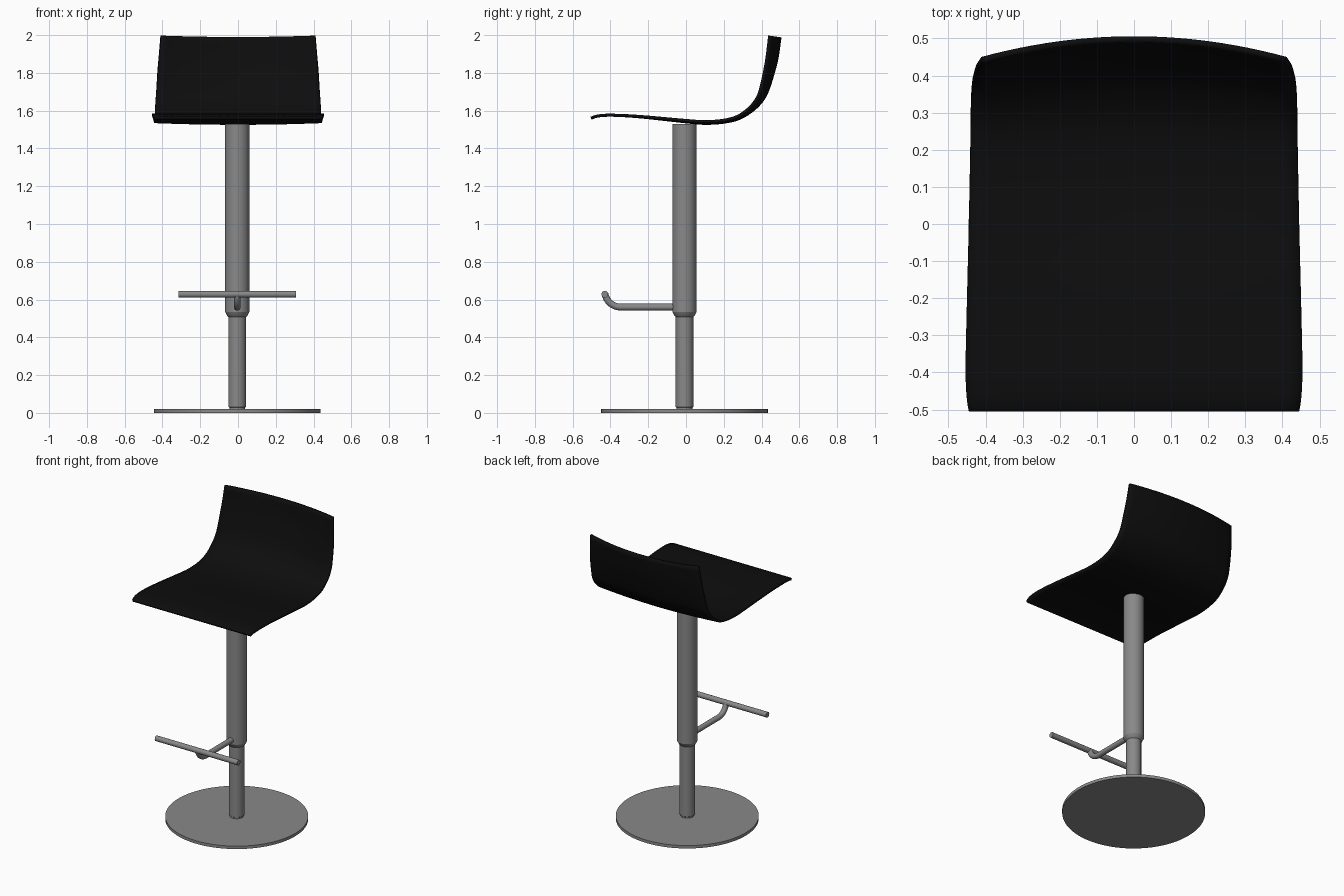
import bpy, math
from mathutils import Vector

if "Cube" in bpy.data.objects:
    bpy.data.objects.remove(bpy.data.objects["Cube"])

CX, CY = -0.004, -0.008   # column axis


def material(name, v):
    m = bpy.data.materials.new(name)
    m.diffuse_color = (v, v, v, 1)
    m.use_nodes = True
    m.node_tree.nodes["Principled BSDF"].inputs["Base Color"].default_value = m.diffuse_color
    return m


black = material("black shell", 0.004)
steel = material("grey metal", 0.25)


def make(name, verts, faces, mat, angle=35):
    me = bpy.data.meshes.new(name)
    me.from_pydata(verts, [], faces)
    me.materials.append(mat)
    ob = bpy.data.objects.new(name, me)
    bpy.context.collection.objects.link(ob)
    bpy.ops.object.select_all(action='DESELECT')
    ob.select_set(True)
    bpy.context.view_layer.objects.active = ob
    bpy.ops.object.shade_smooth_by_angle(angle=math.radians(angle))
    return ob


def lathe(name, profile, n=48):
    """Solid of revolution about the column axis from (radius, z) points, bottom up."""
    v = [(CX + r * math.cos(2 * math.pi * i / n), CY + r * math.sin(2 * math.pi * i / n), z)
         for r, z in profile for i in range(n)]
    f = [(k * n + i, k * n + (i + 1) % n, (k + 1) * n + (i + 1) % n, (k + 1) * n + i)
         for k in range(len(profile) - 1) for i in range(n)]
    f += [tuple(reversed(range(n))), tuple(range(len(v) - n, len(v)))]
    return make(name, v, f, steel, 25)


def rod(name, pts, r, n=20):
    """Round rod along a path lying in a plane."""
    pts = [Vector(p) for p in pts]
    v, f = [], []
    for k, p in enumerate(pts):
        t = (pts[min(k + 1, len(pts) - 1)] - pts[max(k - 1, 0)]).normalized()
        a = Vector((0, 0, 1)) if abs(t.x) > 0.9 else Vector((1, 0, 0))
        b = t.cross(a).normalized()
        v += [p + r * (math.cos(2 * math.pi * i / n) * a + math.sin(2 * math.pi * i / n) * b)
              for i in range(n)]
    for k in range(len(pts) - 1):
        f += [(k * n + i, k * n + (i + 1) % n, (k + 1) * n + (i + 1) % n, (k + 1) * n + i)
              for i in range(n)]
    f += [tuple(reversed(range(n))), tuple(range(len(v) - n, len(v)))]
    return make(name, v, f, steel)


# base disc and telescopic column
lathe("base_disc", [(0.442, 0), (0.442, 0.02)], 96)
lathe("lower_column", [(0.042, 0.015), (0.042, 0.028), (0.047, 0.032), (0.047, 0.53)])
lathe("upper_column", [(0.047, 0.508), (0.053, 0.513), (0.064, 0.535), (0.064, 1.53)])

# footrest: arm that bends upward, and cross bar
bend = [(CX, -0.345 - 0.085 * math.sin(a), 0.645 - 0.085 * math.cos(a))
        for a in (math.radians(80) * i / 10 for i in range(11))]
rod("footrest_arm", [(CX, -0.05, 0.56)] + bend, 0.018)
rod("footrest_bar", [(-0.315, -0.43, 0.628), (0.307, -0.43, 0.628)], 0.018)

# seat shell centre line: y, z, half width, curl of the side edges
keys = [Vector(k) for k in (
    (-0.503, 1.560, 0.445, 0.0), (-0.465, 1.572, 0.451, 0.0), (-0.39, 1.576, 0.454, 0.0),
    (-0.24, 1.567, 0.451, 0.002), (0.0, 1.541, 0.445, 0.007), (0.10, 1.533, 0.443, 0.009),
    (0.20, 1.539, 0.441, 0.010), (0.285, 1.560, 0.440, 0.014), (0.36, 1.608, 0.438, 0.022),
    (0.41, 1.663, 0.434, 0.032), (0.437, 1.72, 0.430, 0.040), (0.462, 1.80, 0.425, 0.047),
    (0.482, 1.88, 0.418, 0.053), (0.498, 1.989, 0.409, 0.056))]
keys = [2 * keys[0] - keys[1]] + keys + [2 * keys[-1] - keys[-2]]
line = []
for p0, p1, p2, p3 in zip(keys, keys[1:], keys[2:], keys[3:]):
    for t in (0, 0.25, 0.5, 0.75):
        line.append(0.5 * (2 * p1 + (p2 - p0) * t + (2 * p0 - 5 * p1 + 4 * p2 - p3) * t * t
                           + (3 * p1 - p0 - 3 * p2 + p3) * t ** 3))
line.append(keys[-2])

COLS = 24
verts, faces = [], []
for k, p in enumerate(line):
    d = line[min(k + 1, len(line) - 1)] - line[max(k - 1, 0)]
    length = math.hypot(d[0], d[1])
    ny, nz = -d[1] / length, d[0] / length      # towards the sitter
    for i in range(COLS + 1):
        u = 2 * i / COLS - 1
        c = p[3] * u * u
        verts.append((p[2] * u, p[0] + ny * c, p[1] + nz * c))
w = COLS + 1
for k in range(len(line) - 1):
    for i in range(COLS):
        faces.append((k * w + i, k * w + i + 1, (k + 1) * w + i + 1, (k + 1) * w + i))
seat = make("seat_shell", verts, faces, black)
solid = seat.modifiers.new("thickness", 'SOLIDIFY')
solid.thickness = 0.016
solid.offset = 0
